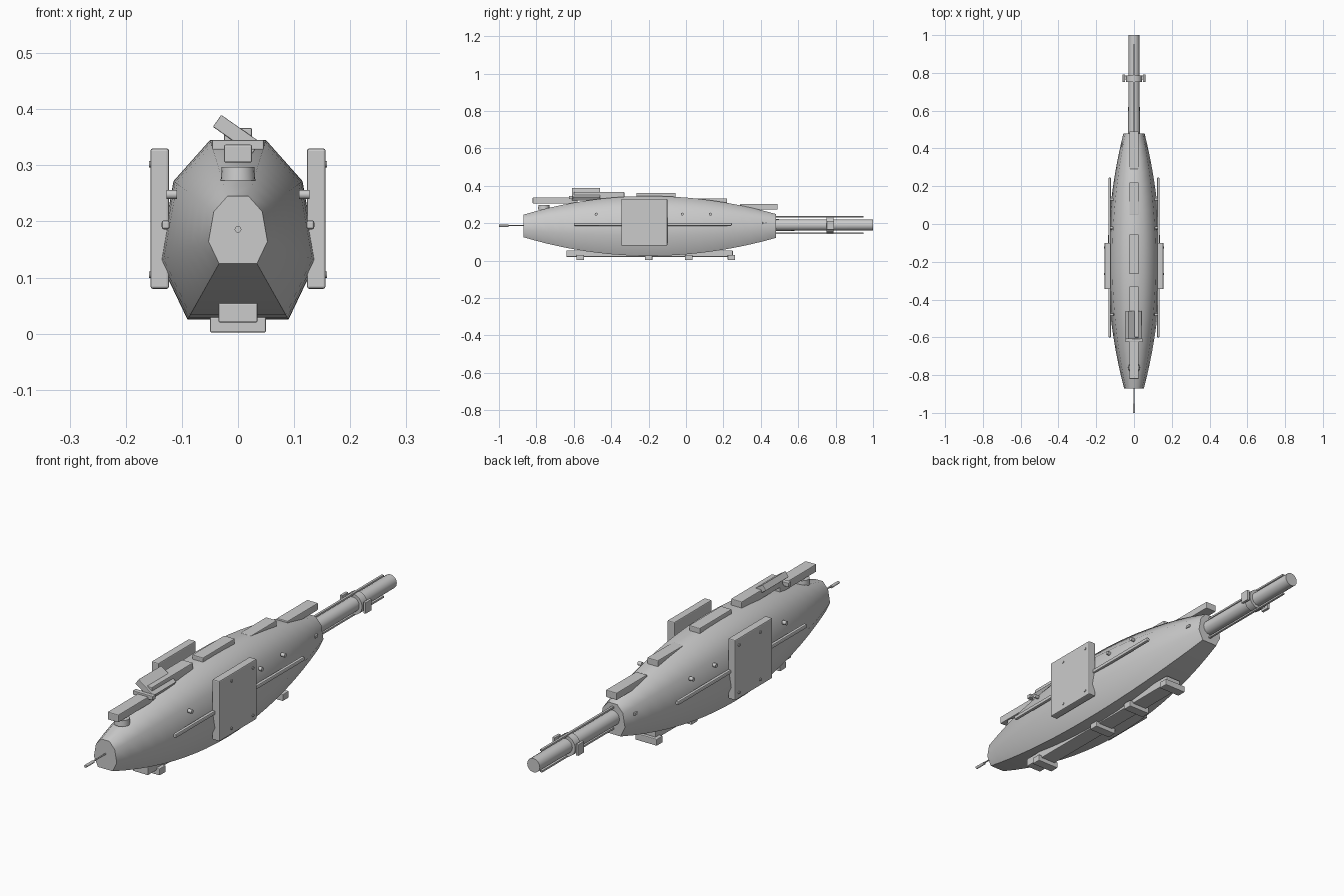
import bpy, bmesh, math
from mathutils import Matrix

if "Cube" in bpy.data.objects:
    bpy.data.objects.remove(bpy.data.objects["Cube"])

grey = bpy.data.materials.new("light_grey")
grey.diffuse_color = (0.6, 0.6, 0.6, 1)
grey.use_nodes = True
grey.node_tree.nodes["Principled BSDF"].inputs["Base Color"].default_value = grey.diffuse_color


def finish(name, bm, bevel=0, smooth=None):
    bmesh.ops.recalc_face_normals(bm, faces=bm.faces)
    me = bpy.data.meshes.new(name)
    bm.to_mesh(me)
    bm.free()
    me.materials.append(grey)
    ob = bpy.data.objects.new(name, me)
    bpy.context.collection.objects.link(ob)
    if bevel:
        mod = ob.modifiers.new("bevel", 'BEVEL')
        mod.width = bevel
        mod.segments = 2
    if smooth:
        bpy.ops.object.select_all(action='DESELECT')
        ob.select_set(True)
        bpy.context.view_layer.objects.active = ob
        bpy.ops.object.shade_smooth_by_angle(angle=math.radians(smooth))
    return ob


def box(name, x, y, z, bevel=0.003, tilt=0):
    """Box from (min, max) ranges, optionally tilted about its long axis."""
    bm = bmesh.new()
    bmesh.ops.create_cube(bm, size=1)
    size = [b - a for a, b in (x, y, z)]
    mid = [(a + b) / 2 for a, b in (x, y, z)]
    bm.transform(Matrix.Translation(mid) @ Matrix.Rotation(tilt, 4, 'Y')
                 @ Matrix.Diagonal((*size, 1)))
    return finish(name, bm, bevel)


def rod(name, centre, length, r1, axis='Y', r2=None, sides=12):
    bm = bmesh.new()
    bmesh.ops.create_cone(bm, cap_ends=True, segments=sides, radius1=r1,
                          radius2=r1 if r2 is None else r2, depth=length)
    rot = {'X': Matrix.Rotation(math.pi / 2, 4, 'Y'),
           'Y': Matrix.Rotation(-math.pi / 2, 4, 'X'),
           'Z': Matrix.Identity(4)}[axis]
    bm.transform(Matrix.Translation(centre) @ rot)
    return finish(name, bm, 0, 50)


# Hull: one eight-sided section, scaled along a parabola
MID_Z = 0.185
half = [(0.05, 0.16), (0.115, 0.087), (0.14, -0.055), (0.09, -0.16)]
section = half + [(-x, z) for x, z in reversed(half)]


def hull_scale(y):
    d = y + 0.2
    return 1 - (0.625 * (d / 0.67) ** 2 if d < 0 else 0.6 * (d / 0.68) ** 2)


bm = bmesh.new()
rings = []
N = 20
for i in range(N + 1):
    y = -0.87 + 1.35 * i / N
    s = hull_scale(y)
    rings.append([bm.verts.new((x * s, y, MID_Z + z * s)) for x, z in section])
for a, b in zip(rings, rings[1:]):
    for k in range(8):
        bm.faces.new((a[k], a[(k + 1) % 8], b[(k + 1) % 8], b[k]))
bm.faces.new(rings[0])
bm.faces.new(rings[-1])
finish("hull", bm, 0, 50)

# Nose probe
rod("nose_probe", (0, -0.91, 0.188), 0.10, 0.003)
rod("nose_probe_tip", (0, -0.975, 0.186), 0.05, 0.006)

# Tail boom with strips and clamp
rod("tail_boom", (0, 0.735, 0.19), 0.53, 0.031, r2=0.029, sides=16)
for name, z in (("upper", 0.233), ("lower", 0.146)):
    box(name + "_boom_strip", (-0.005, 0.005), (0.46, 0.95), (z - 0.004, z + 0.004), 0.001)
rod("boom_clamp", (0, 0.77, 0.19), 0.035, 0.043, sides=16)
box("clamp_bar", (-0.055, 0.055), (0.765, 0.785), (0.18, 0.2), 0.002)

# Parts on both flanks
for side, s in (("left", -1), ("right", 1)):
    def span(a, b):
        return tuple(sorted((s * a, s * b)))
    box(side + "_side_plate", span(0.123, 0.156), (-0.345, -0.10), (0.08, 0.33), 0.004)
    for y in (-0.265, -0.125):
        for z in (0.105, 0.302):
            rod(side + "_plate_bolt", (s * 0.156, y, z), 0.006, 0.006, 'X')
    box(side + "_side_rail", span(0.122, 0.136), (-0.6, 0.245), (0.186, 0.202), 0.004)
    for y in (-0.48, -0.02, 0.13):
        rod(side + "_hull_stud", (s * 0.118, y, 0.248), 0.018, 0.008, 'X')
    box(side + "_tail_clip", span(0.055, 0.068), (0.41, 0.43), (0.195, 0.207), 0.002)
    box(side + "_clamp_block", span(0.048, 0.06), (0.752, 0.792), (0.165, 0.212), 0.002)

# Spine blocks along the top
for i, (y0, y1, z0, z1) in enumerate([
        (-0.82, -0.58, 0.305, 0.337), (-0.60, -0.33, 0.33, 0.367),
        (-0.265, -0.055, 0.33, 0.362), (0.05, 0.22, 0.30, 0.333),
        (0.29, 0.49, 0.272, 0.302)]):
    box("spine_block_%d" % (i + 1), (-0.025, 0.025), (y0, y1), (z0, z1))

# Tilted sensor on its base plate
box("sensor_base", (-0.046, 0.046), (-0.625, -0.605), (0.328, 0.345), 0.002)
box("sensor_head", (-0.045, 0.04), (-0.61, -0.46), (0.342, 0.368), 0.002,
    math.radians(35))
# Chin dome below the first spine block
rod("chin_dome", (0, -0.76, 0.285), 0.024, 0.031, 'Z', 0.029, 20)

# Keel rail and feet
box("keel_rail", (-0.035, 0.035), (-0.64, 0.25), (0.02, 0.055))
for y in (-0.565, -0.2, 0.015, 0.243):
    box("keel_foot", (-0.05, 0.05), (y - 0.02, y + 0.02), (0.002, 0.03))
